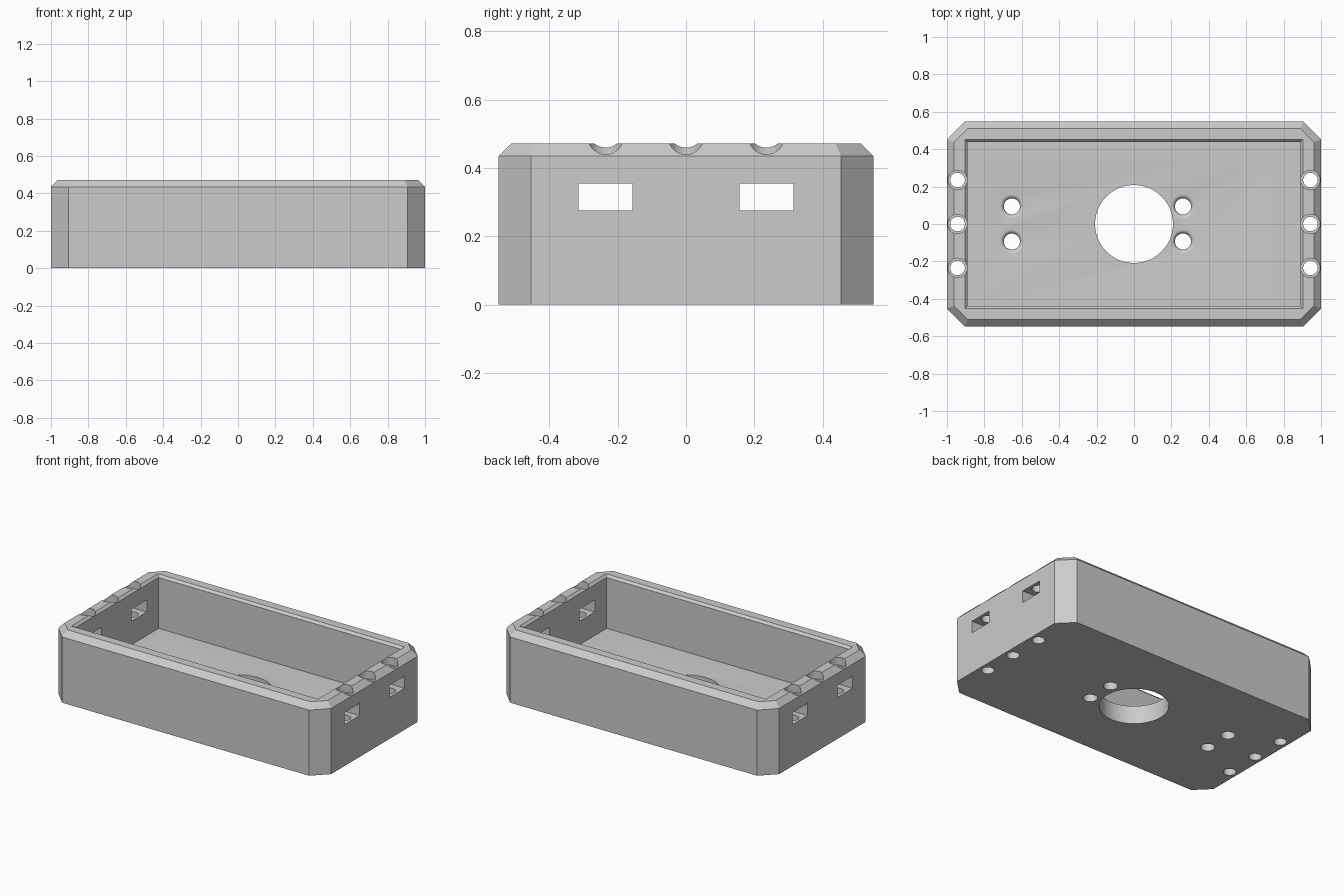
import bpy, bmesh, math

cube = bpy.data.objects.get("Cube")
if cube:
    bpy.data.objects.remove(cube, do_unlink=True)

HEIGHT, FLOOR = 0.472, 0.12
HALF_X, HALF_Y = 1.0, 0.548

grey = bpy.data.materials.new("light grey plastic")
grey.use_nodes = True
colour = (0.6, 0.6, 0.6, 1)
grey.diffuse_color = colour
grey.node_tree.nodes["Principled BSDF"].inputs["Base Color"].default_value = colour


def loft(name, rings):
    """Closed solid through stacked rings of points, bottom to top."""
    bm = bmesh.new()
    loops = [[bm.verts.new(p) for p in ring] for ring in rings]
    n = len(loops[0])
    for low, high in zip(loops, loops[1:]):
        for i in range(n):
            j = (i + 1) % n
            bm.faces.new((low[i], low[j], high[j], high[i]))
    bm.faces.new(loops[0][::-1])
    bm.faces.new(loops[-1])
    bmesh.ops.recalc_face_normals(bm, faces=bm.faces)
    mesh = bpy.data.meshes.new(name)
    bm.to_mesh(mesh)
    bm.free()
    mesh.materials.append(grey)
    obj = bpy.data.objects.new(name, mesh)
    bpy.context.collection.objects.link(obj)
    return obj


def octagon(inset, z, cut=0.095):
    """Rectangle with clipped corners, offset evenly inwards."""
    x, y = HALF_X - inset, HALF_Y - inset
    c = cut - inset * (2 - math.sqrt(2))
    return [(x, c - y, z), (x, y - c, z), (x - c, y, z), (c - x, y, z),
            (-x, y - c, z), (-x, c - y, z), (c - x, -y, z), (x - c, -y, z)]


def rectangle(x, y, z, cy=0):
    return [(x, cy - y, z), (x, cy + y, z), (-x, cy + y, z), (-x, cy - y, z)]


def lathe(name, x, y, profile, n=48):
    """Round solid from (radius, z) pairs."""
    steps = [math.tau * i / n for i in range(n)]
    return loft(name, [[(x + r * math.cos(a), y + r * math.sin(a), z) for a in steps]
                       for r, z in profile])


def carve(target, cutter):
    mod = target.modifiers.new("cut", "BOOLEAN")
    mod.operation, mod.solver, mod.object = "DIFFERENCE", "EXACT", cutter
    bpy.context.view_layer.objects.active = target
    bpy.ops.object.modifier_apply(modifier=mod.name)
    bpy.data.objects.remove(cutter, do_unlink=True)


# Outer body with clipped corners and a chamfered top edge
case = loft("case_body", [octagon(0, 0), octagon(0, 0.435), octagon(0.037, HEIGHT)])

# Open cavity with a small chamfer around its rim
rim = HEIGHT - 0.015
carve(case, loft("cavity_cutter", [rectangle(0.889, 0.438, FLOOR),
                                   rectangle(0.889, 0.438, rim),
                                   rectangle(0.939, 0.488, rim + 0.05)]))

# Cable windows through both end walls
for y in (-0.236, 0.236):
    carve(case, loft("window_cutter", [rectangle(1.2, 0.079, z, y) for z in (0.275, 0.355)]))

# Counterbored screw holes down through the end walls
for x in (-0.9435, 0.9435):
    for y in (-0.235, 0, 0.235):
        carve(case, lathe("screw_cutter", x, y, [(0.039, -0.1), (0.039, 0.42),
                                                 (0.052, 0.42), (0.052, 0.6)]))

# Large round opening in the floor
carve(case, lathe("opening_cutter", 0, 0, [(0.208, -0.1), (0.208, 0.2)], 96))

# Four mounting holes with rounded upper edges
fillet = 0.022
curve = [math.radians(a) for a in range(0, 91, 15)]
profile = [(0.043, -0.1)] + [(0.043 + fillet * (1 - math.cos(a)),
                              FLOOR - fillet * (1 - math.sin(a))) for a in curve]
profile.append((profile[-1][0], 0.2))
for x in (-0.653, 0.262):
    for y in (-0.094, 0.094):
        carve(case, lathe("mount_cutter", x, y, profile))

# Smooth bores, crisp edges
bpy.ops.object.select_all(action="DESELECT")
case.select_set(True)
bpy.context.view_layer.objects.active = case
bpy.ops.object.shade_smooth_by_angle(angle=math.radians(30))
